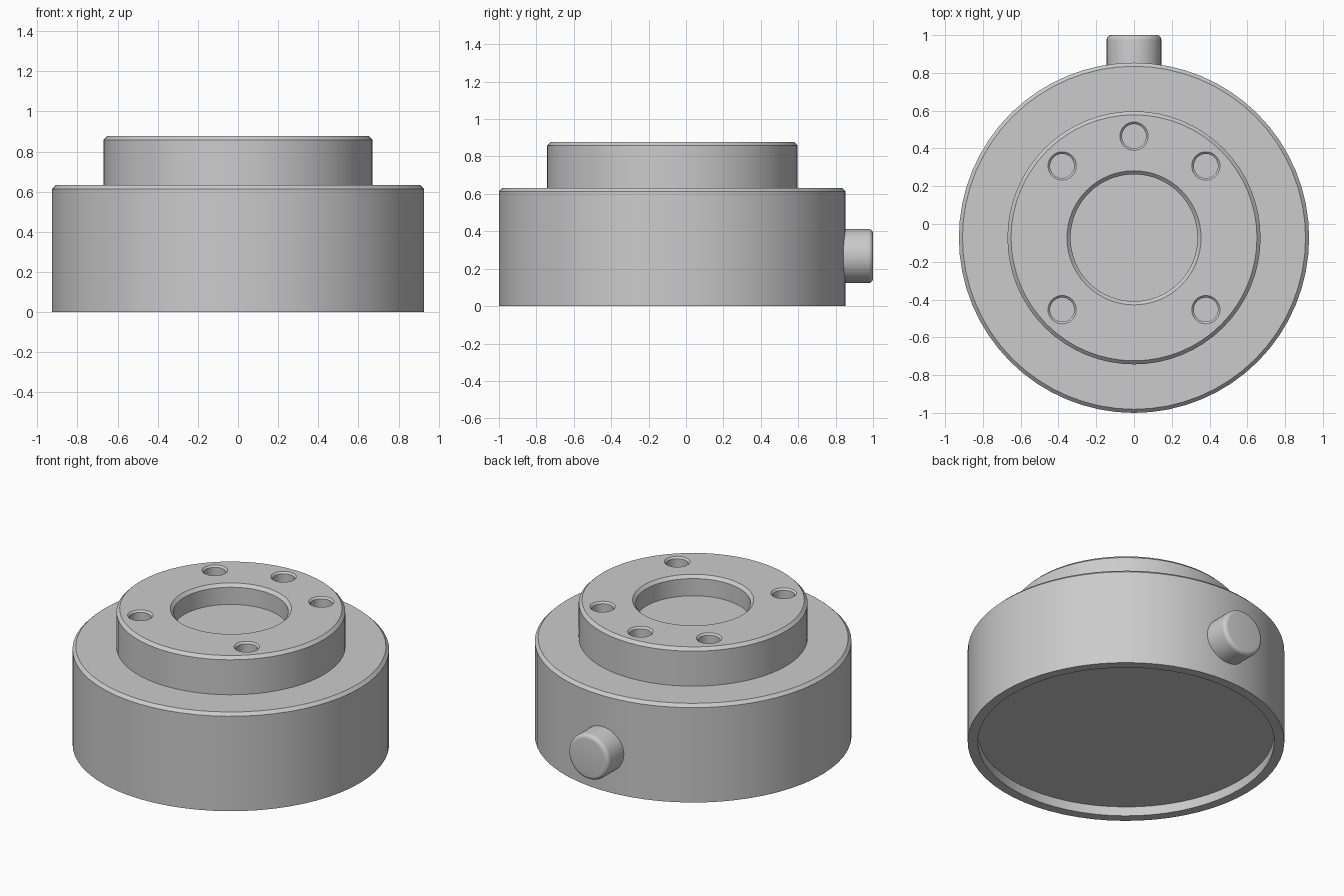
import bpy, bmesh, math
from mathutils import Matrix, Vector

cube = bpy.data.objects.get("Cube")
if cube:
    bpy.data.objects.remove(cube, do_unlink=True)

AXIS_Y = -0.073   # centre line of the turned body
TOP = 0.877

grey = bpy.data.materials.new("light_grey")
grey.use_nodes = True
colour = (0.6, 0.6, 0.6, 1)
grey.diffuse_color = colour
grey.node_tree.nodes["Principled BSDF"].inputs["Base Color"].default_value = colour


def lathe(bm, profile, segments, matrix):
    """Spin a (radius, height) profile that starts and ends on the axis."""
    rings = []
    for r, z in profile:
        count = segments if r > 0 else 1
        rings.append([bm.verts.new(matrix @ Vector((
            r * math.cos(math.tau * i / segments),
            r * math.sin(math.tau * i / segments), z))) for i in range(count)])
    # Discs at both ends, quads between the rings
    bm.faces.new(list(reversed(rings[0])))
    bm.faces.new(rings[-1])
    for a, b in zip(rings, rings[1:]):
        for i in range(segments):
            j = (i + 1) % segments
            bm.faces.new((a[i], a[j], b[j], b[i]))


def finish(bm, name):
    bmesh.ops.recalc_face_normals(bm, faces=bm.faces)
    mesh = bpy.data.meshes.new(name)
    bm.to_mesh(mesh)
    bm.free()
    obj = bpy.data.objects.new(name, mesh)
    bpy.context.collection.objects.link(obj)
    mesh.materials.append(grey)
    return obj


def select(obj):
    bpy.ops.object.select_all(action="DESELECT")
    obj.select_set(True)
    bpy.context.view_layer.objects.active = obj


def smooth(obj):
    select(obj)
    bpy.ops.object.shade_smooth_by_angle(angle=math.radians(30))


# Stepped body with chamfered rims, recessed underside and centre pocket
bm = bmesh.new()
lathe(bm, [(0.868, 0.06), (0.868, 0), (0.927, 0), (0.927, 0.613), (0.908, 0.632),
           (0.67, 0.632), (0.67, TOP - 0.019), (0.651, TOP), (0.355, TOP),
           (0.336, TOP - 0.019), (0.336, TOP - 0.13)],
      64, Matrix.Translation((0, AXIS_Y, 0)))
body = finish(bm, "stepped_body")

# Chamfered bolt holes: one at the back, four on the diagonals
bm = bmesh.new()
for angle in (45, 90, 135, 225, 315):
    a = math.radians(angle)
    place = Matrix.Translation((0.538 * math.cos(a), AXIS_Y + 0.538 * math.sin(a), TOP))
    lathe(bm, [(0.064, -0.13), (0.064, -0.011), (0.075, 0), (0.075, 0.05)], 32, place)
cutter = finish(bm, "bolt_hole_cutter")
cutter.hide_render = True

select(body)
cut = body.modifiers.new("bolt_holes", "BOOLEAN")
cut.operation = "DIFFERENCE"
cut.solver = "EXACT"
cut.object = cutter
bpy.ops.object.modifier_apply(modifier=cut.name)
bpy.data.objects.remove(cutter, do_unlink=True)
smooth(body)

# Round side knob at the back with a filleted end
radius, fillet = 0.145, 0.025
profile = [(radius, 0.8)]
for i in range(6):
    t = math.pi / 2 * i / 5
    profile.append((radius - fillet + fillet * math.cos(t), 1 - fillet + fillet * math.sin(t)))
bm = bmesh.new()
lathe(bm, profile, 40, Matrix.Translation((0, 0, 0.268)) @ Matrix.Rotation(-math.pi / 2, 4, "X"))
smooth(finish(bm, "side_knob"))
